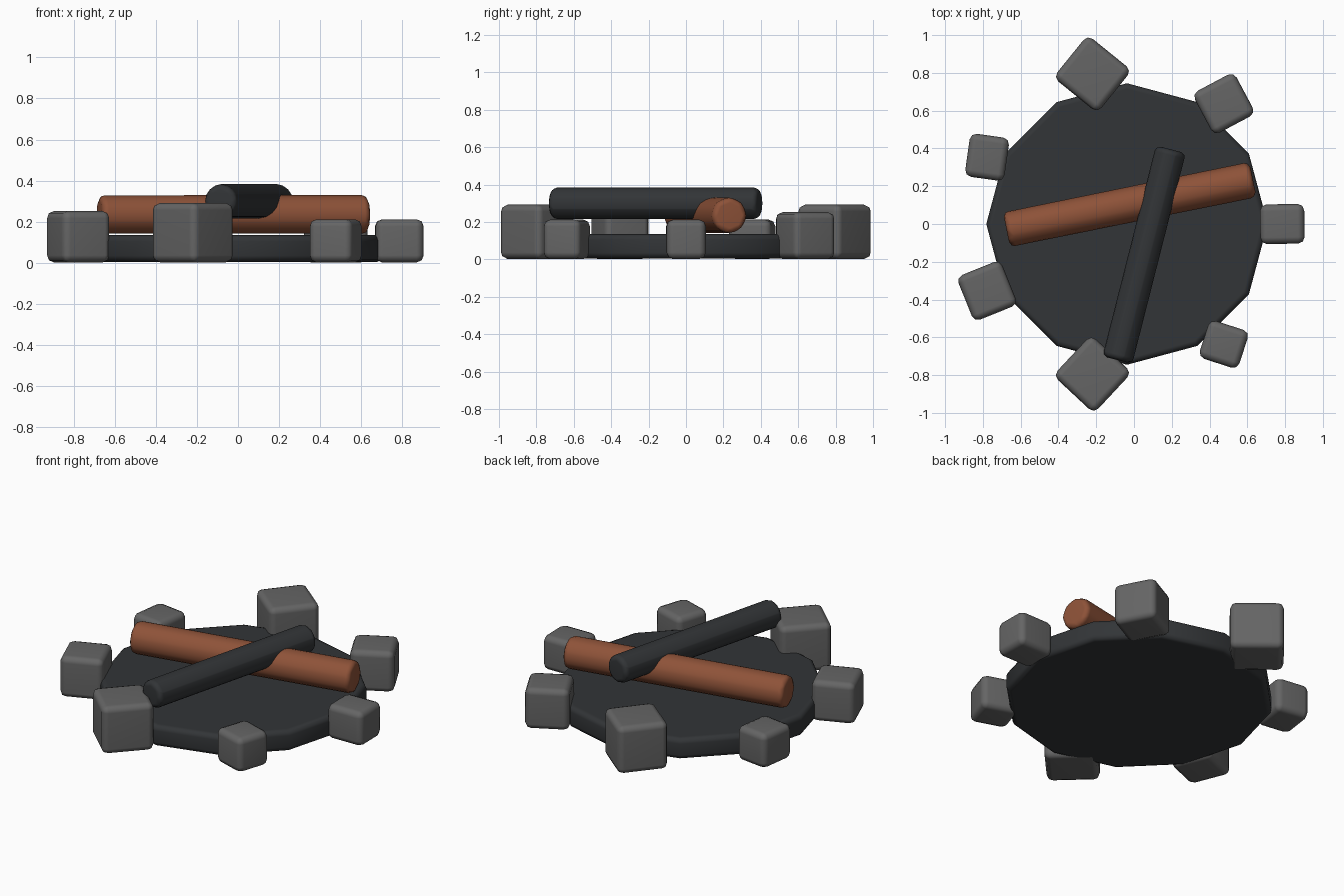
import bpy
from math import radians, cos, sin, atan2, hypot, pi

if "Cube" in bpy.data.objects:
    bpy.data.objects.remove(bpy.data.objects["Cube"])


def material(name, rgb):
    m = bpy.data.materials.new(name)
    m.diffuse_color = (*rgb, 1)
    m.use_nodes = True
    m.node_tree.nodes["Principled BSDF"].inputs["Base Color"].default_value = m.diffuse_color
    return m


STONE = material("stone_grey", (0.13, 0.13, 0.13))
CHAR = material("charcoal", (0.032, 0.035, 0.038))
WOOD = material("brown_wood", (0.27, 0.085, 0.04))


def finish(name, mat, bevel):
    # name, colour, soften the edges and shade smooth
    ob = bpy.context.object
    ob.name = name
    ob.data.materials.append(mat)
    bpy.ops.object.transform_apply(location=False, rotation=False, scale=True)
    bpy.ops.object.shade_smooth()
    b = ob.modifiers.new("Bevel", 'BEVEL')
    b.width = bevel
    b.segments = 2
    b.limit_method = 'ANGLE'
    b.angle_limit = radians(32)
    w = ob.modifiers.new("Normals", 'WEIGHTED_NORMAL')
    w.keep_sharp = True
    return ob


def log(name, start, end, z, radius, mat):
    # eight-sided log lying between two ground points
    dx, dy = end[0] - start[0], end[1] - start[1]
    bpy.ops.mesh.primitive_cylinder_add(
        vertices=8, radius=radius, depth=hypot(dx, dy),
        location=((start[0] + end[0]) / 2, (start[1] + end[1]) / 2, z),
        rotation=(0, pi / 2, atan2(dy, dx)))
    finish(name, mat, 0.03)


# ash bed
CX = -0.037
bpy.ops.mesh.primitive_cylinder_add(vertices=12, radius=0.745, depth=0.13,
                                    location=(CX, 0, 0.07))
finish("ash_bed", CHAR, 0.03)

# ring of stones: width, depth, height, turn in degrees
stones = [(0.235, 0.21, 0.21, 1), (0.25, 0.25, 0.25, 28),
          (0.29, 0.30, 0.29, 51), (0.21, 0.23, 0.21, -8),
          (0.25, 0.255, 0.25, 22), (0.295, 0.295, 0.29, 47),
          (0.22, 0.21, 0.21, -18)]
for i, (w, d, h, turn) in enumerate(stones):
    a = 2 * pi * i / len(stones)
    bpy.ops.mesh.primitive_cube_add(
        size=1, location=(CX + 0.822 * cos(a), 0.815 * sin(a), h / 2 + 0.002),
        rotation=(0, 0, radians(turn)))
    bpy.context.object.scale = (w, d, h)
    finish(f"ring_stone_{i + 1}", STONE, 0.035)

# crossed logs
log("brown_log", (-0.675, -0.03), (0.63, 0.235), 0.235, 0.10, WOOD)
log("charred_log", (-0.088, -0.72), (0.195, 0.395), 0.30, 0.088, CHAR)
